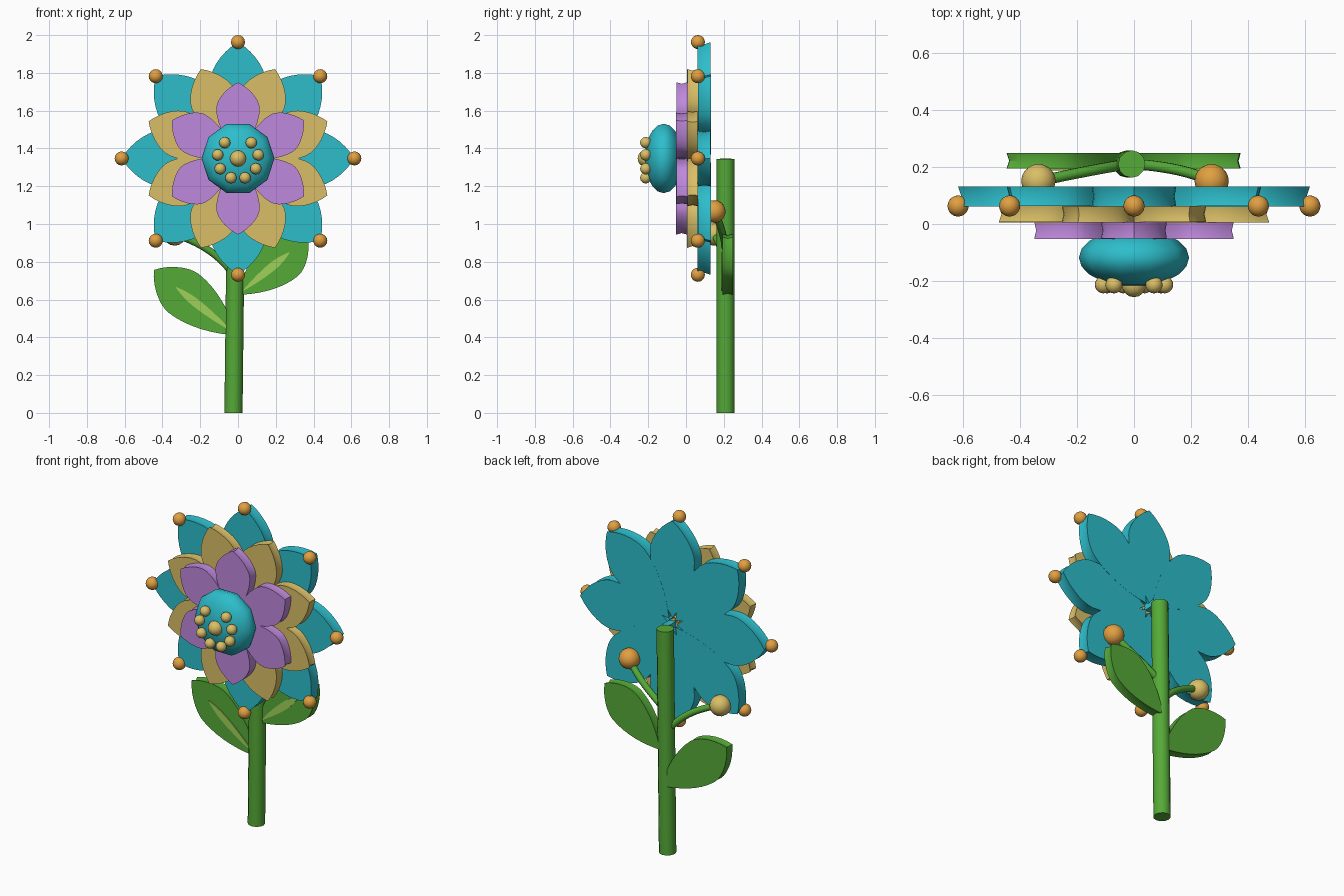
import bpy, bmesh, math
from mathutils import Vector, Matrix

if "Cube" in bpy.data.objects:
    bpy.data.objects.remove(bpy.data.objects["Cube"])

CZ = 1.347  # height of the blossom centre


def material(name, rgb):
    m = bpy.data.materials.new(name)
    m.diffuse_color = (*rgb, 1)
    m.use_nodes = True
    m.node_tree.nodes["Principled BSDF"].inputs["Base Color"].default_value = m.diffuse_color
    return m


TEAL = material("teal", (0.026, 0.515, 0.60))
GOLD = material("pale gold", (0.70, 0.52, 0.135))
PURPLE = material("lilac", (0.52, 0.25, 0.72))
GREEN = material("leaf green", (0.09, 0.40, 0.038))
LIME = material("vein green", (0.35, 0.64, 0.10))
AMBER = material("amber", (0.75, 0.35, 0.053))


def finish(bm, name, mat, angle=35):
    bmesh.ops.recalc_face_normals(bm, faces=bm.faces[:])
    me = bpy.data.meshes.new(name)
    bm.to_mesh(me)
    bm.free()
    me.materials.append(mat)
    ob = bpy.data.objects.new(name, me)
    bpy.context.collection.objects.link(ob)
    bpy.ops.object.select_all(action='DESELECT')
    ob.select_set(True)
    bpy.context.view_layer.objects.active = ob
    bpy.ops.object.shade_smooth_by_angle(angle=math.radians(angle))
    return ob


def bezier(p, n):
    out = []
    for i in range(n):
        t = i / n
        u = 1 - t
        out.append(tuple(u**3 * a + 3*u*u*t * b + 3*u*t*t * c + t**3 * d
                         for a, b, c, d in zip(*p)))
    return out


def outline(length, half_w):
    """Pointed leaf shape along +x, from 0 to length."""
    side = bezier([(0, 0), (.16, .48), (.40, 1), (.64, 1)], 8)
    side += bezier([(.64, 1), (.76, 1), (.92, .54), (1, 0)], 7) + [(1, 0)]
    pts = side + [(x, -y) for x, y in side[-2:0:-1]]
    return [(x * length, y * half_w) for x, y in pts]


def add_blade(bm, base, angle, length, half_w, y0, y1, waist=0.96):
    """Flat blade in the x-z plane with a slightly hollowed rim."""
    d = Vector((math.cos(angle), 0, math.sin(angle)))
    s = Vector((-d.z, 0, d.x))
    o = Vector((base[0], 0, base[1]))
    rings = []
    for y, k in ((y0, 1), ((y0 + y1) / 2, waist), (y1, 1)):
        ring = []
        for a, b in outline(length, half_w):
            a = length / 2 + (a - length / 2) * k
            ring.append(bm.verts.new(o + d * a + s * b * k + Vector((0, y, 0))))
        rings.append(ring)
    n = len(rings[0])
    for r0, r1 in zip(rings, rings[1:]):
        for i in range(n):
            j = (i + 1) % n
            bm.faces.new((r0[i], r0[j], r1[j], r1[i]))
    bm.faces.new(rings[0])
    bm.faces.new(rings[-1])


def petal_layer(name, mat, count, start, r0, r1, half_w, y0, y1):
    bm = bmesh.new()
    for i in range(count):
        a = start + 2 * math.pi * i / count
        lift = 0.0008 * (i % 2)
        add_blade(bm, (r0 * math.cos(a), CZ + r0 * math.sin(a)), a,
                  r1 - r0, half_w, y0 + lift, y1 + lift)
    return finish(bm, name, mat)


def balls(name, mat, centres, radius, seg=16, rings=10, squash=1):
    bm = bmesh.new()
    for c in centres:
        # pole axis is turned to face the front
        m = (Matrix.Translation(c) @ Matrix.Diagonal((1, squash, 1, 1))
             @ Matrix.Rotation(math.pi / 2, 4, 'X') @ Matrix.Rotation(math.pi / 2, 4, 'Z'))
        bmesh.ops.create_uvsphere(bm, u_segments=seg, v_segments=rings,
                                  radius=radius, matrix=m)
    return finish(bm, name, mat, 60)


def tube(name, mat, path, radius, sides):
    """Tube swept along a smooth path; rings are square to the path."""
    bm = bmesh.new()
    pts = [Vector(p) for p in path]
    rings = []
    for i, p in enumerate(pts):
        t = (pts[min(i + 1, len(pts) - 1)] - pts[max(i - 1, 0)]).normalized()
        u = t.cross(Vector((0, 1, 0))).normalized()
        v = t.cross(u)
        rings.append([bm.verts.new(p + radius * (u * math.cos(a) + v * math.sin(a)))
                      for a in (2 * math.pi * k / sides for k in range(sides))])
    for r0, r1 in zip(rings, rings[1:]):
        for k in range(sides):
            j = (k + 1) % sides
            bm.faces.new((r0[k], r0[j], r1[j], r1[k]))
    bm.faces.new(rings[0])
    bm.faces.new(rings[-1])
    return finish(bm, name, mat, 45)


# Three layers of petals
petal_layer("outer_petals", TEAL, 8, 0, 0.03, 0.616, 0.148, 0.062, 0.131)
petal_layer("middle_petals", GOLD, 8, math.pi / 8, 0.025, 0.512, 0.125, 0.006, 0.062)
petal_layer("inner_petals", PURPLE, 6, math.pi / 6, 0.02, 0.403, 0.115, -0.052, 0.006)

# Beads on the outer petal tips
balls("petal_tip_beads", AMBER,
      [(0.616 * math.cos(k * math.pi / 4), 0.063, CZ + 0.616 * math.sin(k * math.pi / 4))
       for k in range(8)], 0.037)

# Domed centre with its ring of beads (open at the top)
balls("flower_centre", TEAL, [(0, -0.118, CZ)], 0.193, 10, 10, 0.52)
balls("centre_bead", GOLD, [(0, -0.213, CZ)], 0.043)
balls("ring_beads", GOLD,
      [(0.109 * math.sin(math.radians(40 * k)), -0.213,
        CZ + 0.109 * math.cos(math.radians(40 * k))) for k in range(1, 9)], 0.03)

# Stem
tube("stem", GREEN, [(-0.024, 0.21, 0), (-0.016, 0.21, 0.7), (-0.008, 0.21, 1.345)], 0.048, 12)

# Leaves with veins: base, tip
for side, base, tip, hw in (("left", (-0.005, 0.41), (-0.445, 0.757), 0.13),
                            ("right", (0.0, 0.625), (0.37, 0.93), 0.125)):
    b, t = Vector(base), Vector(tip)
    d = t - b
    ang = math.atan2(d.y, d.x)
    bm = bmesh.new()
    add_blade(bm, b, ang, d.length, hw, 0.194, 0.248)
    finish(bm, side + "_leaf", GREEN)
    bm = bmesh.new()
    add_blade(bm, b + d * 0.06, ang, d.length * 0.68, 0.022, 0.188, 0.196, 1)
    finish(bm, side + "_leaf_vein", LIME)

# Side shoots ending in buds
for side, mat, p in (
        ("left", GOLD, [(-0.015, 0.21, 0.72), (-0.09, 0.20, 0.83), (-0.19, 0.18, 0.90), (-0.335, 0.15, 0.945)]),
        ("right", AMBER, [(-0.01, 0.21, 0.85), (0.08, 0.205, 0.92), (0.19, 0.19, 0.98), (0.272, 0.15, 1.066)])):
    tube(side + "_shoot", GREEN, bezier(p, 10) + [p[-1]], 0.019, 10)
    balls(side + "_bud", mat, [p[-1]], 0.06)
